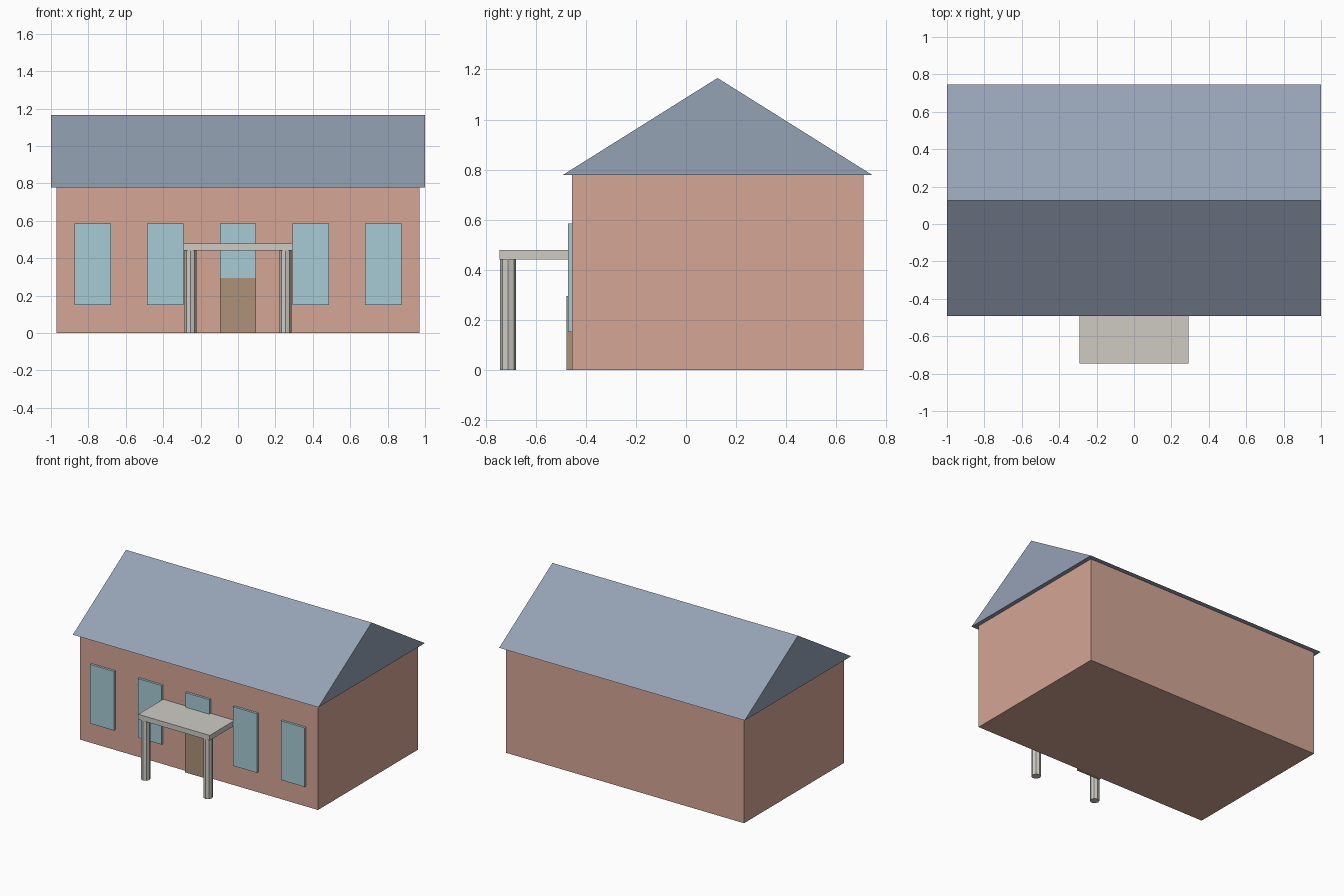
import bpy, bmesh

if "Cube" in bpy.data.objects:
    bpy.data.objects.remove(bpy.data.objects["Cube"])


def material(name, rgb):
    m = bpy.data.materials.new(name)
    m.diffuse_color = (*rgb, 1)
    m.use_nodes = True
    m.node_tree.nodes["Principled BSDF"].inputs["Base Color"].default_value = m.diffuse_color
    return m


brick = material("brick", (0.66, 0.38, 0.30))
slate = material("slate", (0.30, 0.36, 0.46))
glass = material("glass", (0.39, 0.60, 0.66))
wood = material("wood", (0.42, 0.29, 0.19))
stone = material("stone", (0.62, 0.60, 0.55))


def finish(bm, name, mat):
    bmesh.ops.recalc_face_normals(bm, faces=bm.faces[:])
    mesh = bpy.data.meshes.new(name)
    bm.to_mesh(mesh)
    bm.free()
    mesh.materials.append(mat)
    obj = bpy.data.objects.new(name, mesh)
    bpy.context.collection.objects.link(obj)
    return obj


def box(name, x, y, z, mat):
    """Box from (min, max) ranges on each axis."""
    bm = bmesh.new()
    bmesh.ops.create_cube(bm, size=1)
    for v in bm.verts:
        v.co = [r[0] if c < 0 else r[1] for c, r in zip(v.co, (x, y, z))]
    return finish(bm, name, mat)


# Main walls
box("walls", (-0.97, 0.97), (-0.455, 0.71), (0, 0.78), brick)

# Gabled roof: triangular profile extruded along x
bm = bmesh.new()
profile = [(-0.493, 0.778), (0.745, 0.778), (0.126, 1.166)]
gable = bm.faces.new([bm.verts.new((-1, y, z)) for y, z in profile])
ext = bmesh.ops.extrude_face_region(bm, geom=[gable], use_keep_orig=True)
moved = [g for g in ext["geom"] if isinstance(g, bmesh.types.BMVert)]
bmesh.ops.translate(bm, verts=moved, vec=(2, 0, 0))
finish(bm, "roof", slate)

# Row of five front windows
for i in range(-2, 3):
    x = i * 0.3885
    box(f"window_{i + 3}", (x - 0.097, x + 0.097), (-0.472, -0.45),
        (0.15, 0.585), glass)

# Front door, standing slightly proud of the centre window
box("front_door", (-0.096, 0.096), (-0.477, -0.45), (0, 0.294), wood)

# Porch canopy and its two octagonal columns
box("porch_canopy", (-0.291, 0.291), (-0.745, -0.455), (0.44, 0.478), stone)
for side, label in ((-1, "left"), (1, "right")):
    bm = bmesh.new()
    bmesh.ops.create_cone(bm, cap_ends=True, segments=8, radius1=0.032,
                          radius2=0.032, depth=0.44)
    column = finish(bm, f"{label}_column", stone)
    column.location = (side * 0.254, -0.711, 0.22)
